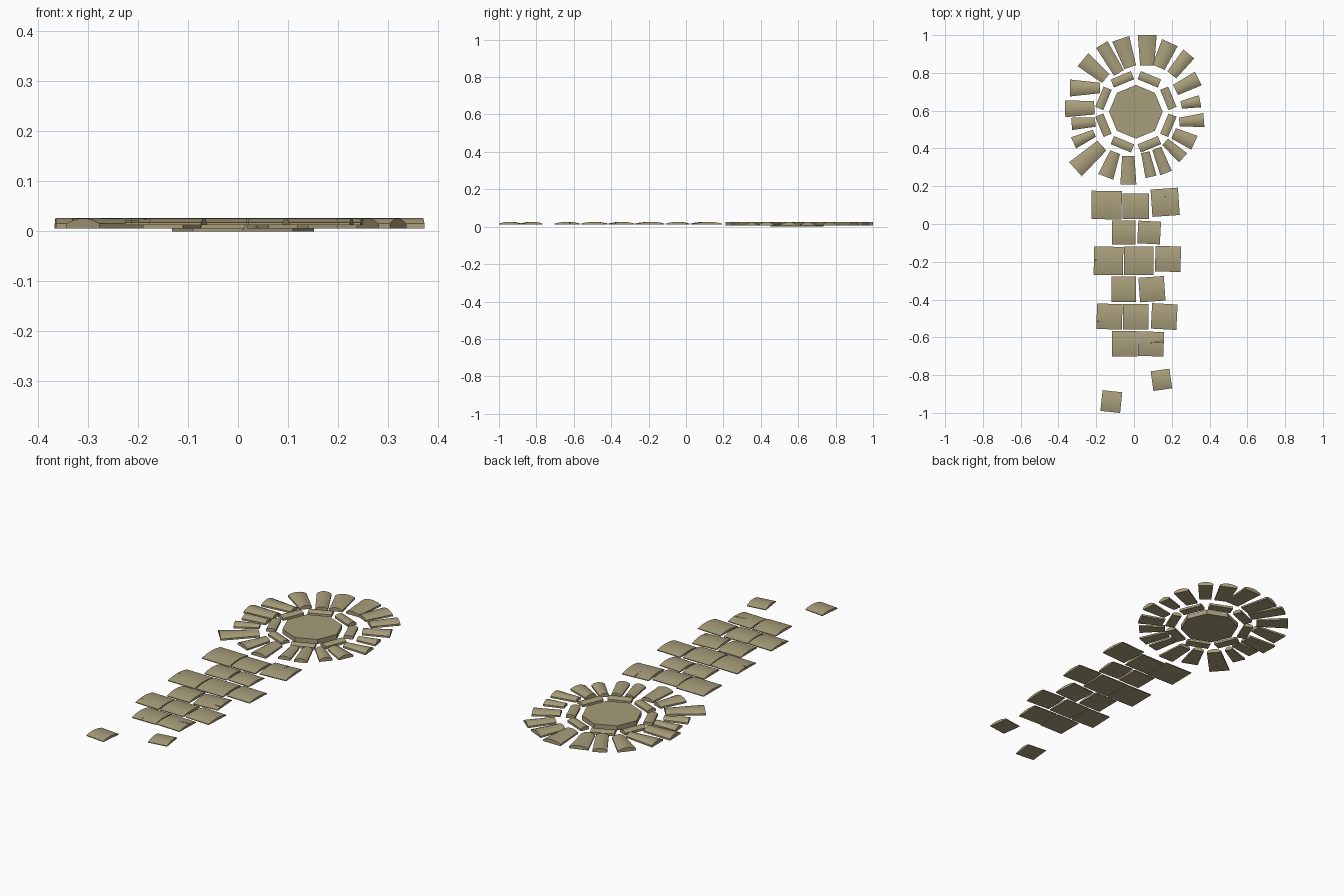
import bpy
import bmesh
import math
from mathutils import Vector

cube = bpy.data.objects.get("Cube")
if cube:
    bpy.data.objects.remove(cube, do_unlink=True)

UNIT = 0.01        # layout tables are in hundredths
ARCH_STEPS = 6
CENTRE = Vector((0.01, 0.594))

stone = bpy.data.materials.new("sandy_stone")
stone.use_nodes = True
stone_colour = (0.39, 0.34, 0.195, 1)
stone.diffuse_color = stone_colour
stone.node_tree.nodes["Principled BSDF"].inputs["Base Color"].default_value = stone_colour


def finish(name, bm, smooth=True):
    """Turn a bmesh into a named stone object."""
    bmesh.ops.recalc_face_normals(bm, faces=bm.faces)
    mesh = bpy.data.meshes.new(name)
    bm.to_mesh(mesh)
    bm.free()
    mesh.materials.append(stone)
    obj = bpy.data.objects.new(name, mesh)
    bpy.context.collection.objects.link(obj)
    if smooth:
        bpy.ops.object.select_all(action="DESELECT")
        obj.select_set(True)
        bpy.context.view_layer.objects.active = obj
        bpy.ops.object.shade_smooth_by_angle(angle=math.radians(30))
    return obj


def arched_slab(name, start, end, start_width, end_width, base, edge, crown):
    """Slab running from start to end, with a top arched across its width."""
    across = (end - start).normalized().orthogonal()
    bm = bmesh.new()
    rings = []
    for mid, width in ((start, start_width), (end, end_width)):
        profile = [(-1, base)]
        for i in range(ARCH_STEPS + 1):
            t = 2 * i / ARCH_STEPS - 1
            profile.append((t, edge + (crown - edge) * (1 - t * t)))
        profile.append((1, base))
        ring = []
        for t, z in profile:
            p = mid + across * (t * width / 2)
            ring.append(bm.verts.new((p.x, p.y, z)))
        bm.faces.new(ring)
        rings.append(ring)
    first, second = rings
    for i in range(len(first)):
        j = (i + 1) % len(first)
        bm.faces.new((first[i], first[j], second[j], second[i]))
    return finish(name, bm)


def polar(angle, radius=1.0):
    return Vector((math.cos(angle), math.sin(angle))) * radius


def cut_crack(tile, mouth, tip):
    """Cut a shallow tapering crack into the top of a tile."""
    side = (tip - mouth).normalized().orthogonal() * 0.003
    bm = bmesh.new()
    outline = [mouth + side, mouth - side, tip]
    low = bm.faces.new([bm.verts.new((p.x, p.y, 0.016)) for p in outline])
    raised = bmesh.ops.extrude_face_region(bm, geom=[low])["geom"]
    top = [v for v in raised if isinstance(v, bmesh.types.BMVert)]
    bmesh.ops.translate(bm, verts=top, vec=(0, 0, 0.03))
    cutter = finish(tile.name + "_crack_cutter", bm, smooth=False)
    cutter.hide_render = True
    cutter.hide_set(True)
    cutter.display_type = "WIRE"
    cut = tile.modifiers.new("crack", "BOOLEAN")
    cut.operation = "DIFFERENCE"
    cut.solver = "EXACT"
    cut.object = cutter
    # bake the cut, then drop the helper
    depsgraph = bpy.context.evaluated_depsgraph_get()
    baked = bpy.data.meshes.new_from_object(tile.evaluated_get(depsgraph))
    tile.modifiers.clear()
    tile.data = baked
    bpy.data.objects.remove(cutter, do_unlink=True)


# Octagonal centre stone
bm = bmesh.new()
bmesh.ops.create_cone(bm, cap_ends=True, segments=8, radius1=0.142, radius2=0.142, depth=0.024)
bmesh.ops.translate(bm, verts=bm.verts, vec=(CENTRE.x, CENTRE.y, 0.012))
finish("centre_stone", bm, smooth=False)

# Inner ring of narrow stones, one along each side of the octagon
for k in range(8):
    angle = math.radians(22.5 + 45 * k)
    middle = CENTRE + polar(angle, 0.186)
    half = polar(angle + math.pi / 2, 0.058)
    arched_slab(f"inner_ring_stone_{k + 1}", middle - half, middle + half,
                0.046, 0.046, 0.006, 0.018, 0.025)

# Outer ring wedges: outer end x, y, inner end x, y, outer width, inner width
WEDGES = [
    (7, 100, 7, 84, 10, 7.5), (19, 96, 13, 83, 9, 7),
    (29, 90, 20, 79, 7.5, 6), (34, 77, 22, 71, 8, 6),
    (35, 65, 25, 63, 6.5, 4), (37, 55, 24, 54, 7.5, 4.5),
    (32, 43, 21, 48, 8, 6), (26, 35, 16.5, 43.5, 6.5, 4.5),
    (17, 27, 12, 40, 6.5, 5), (9, 25, 6, 38, 6, 4.5),
    (-3, 21, -3, 36, 8.5, 6.5), (-15, 25, -10, 38, 8.5, 5.5),
    (-31, 29, -17, 41.5, 10, 7), (-32, 43, -21, 48, 6.5, 4),
    (-33, 53, -20.5, 54, 6.5, 5), (-36.5, 61, -21, 61.5, 9, 7),
    (-34, 72, -18, 72, 9, 5.5), (-27, 87, -15, 77, 9, 6),
    (-17, 95, -8, 80, 7, 6), (-7, 98, -2, 83, 9.5, 6.5),
]
for k, (ox, oy, ix, iy, outer, inner) in enumerate(WEDGES):
    arched_slab(f"outer_ring_wedge_{k + 1}", Vector((ix, iy)) * UNIT, Vector((ox, oy)) * UNIT,
                inner * UNIT, outer * UNIT, 0.006, 0.015, 0.026)

# Path tiles: centre x, y, width, depth, turn in degrees
TILES = [
    (-14.5, 10, 16, 15, -1), (1, 9.5, 14, 13.5, 0), (16.5, 11.5, 14.5, 14.5, 4),
    (-5.5, -4.5, 12.5, 12.5, 0), (8, -4.5, 12, 12, -3),
    (-13.5, -19.5, 15.5, 15, -1), (2.5, -19.5, 15.5, 15, 0), (18, -18.5, 13.5, 13.5, -2),
    (-5.5, -34.5, 13, 13.5, 0), (9.5, -34.5, 13.5, 13, 4),
    (-13, -49, 13.5, 13.5, -2), (1, -49, 13.5, 13.5, 0), (16, -49, 13.5, 13.5, -3),
    (-5, -63.5, 13.5, 13.5, 0), (9, -63.5, 13.5, 13, -2),
    (14.5, -82.5, 10, 10.5, 8), (-12, -94, 10.5, 11, -6),
]
tiles = []
for k, (x, y, width, depth, turn) in enumerate(TILES):
    middle = Vector((x, y)) * UNIT
    half = polar(math.radians(turn), width * UNIT / 2)
    tiles.append(arched_slab(f"path_tile_{k + 1}", middle - half, middle + half,
                             depth * UNIT, depth * UNIT, 0.013, 0.017, 0.026))

# Small cracks: tile index, mouth x, y, tip x, y
CRACKS = [
    (2, 16.5, 19.5, 16.5, 13.5), (5, -22, -19, -19, -19),
    (9, 17, -38, 12.5, -37.5), (10, -20.5, -51, -18, -52),
    (13, -6.5, -71, -6.5, -68), (14, 16.5, -62, 8, -63),
]
for index, mx, my, tx, ty in CRACKS:
    cut_crack(tiles[index], Vector((mx, my)) * UNIT, Vector((tx, ty)) * UNIT)
